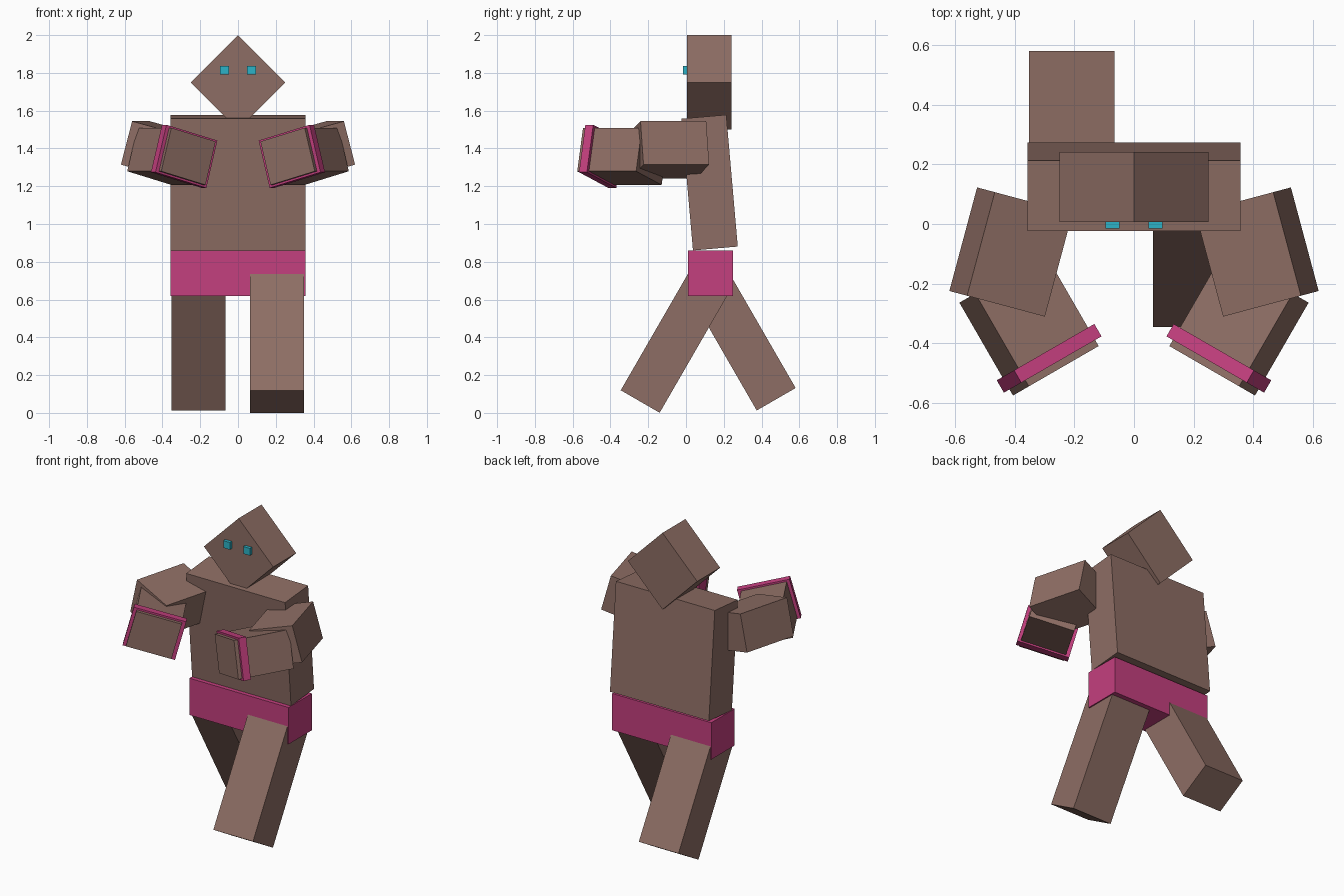
import bpy
from math import radians

if "Cube" in bpy.data.objects:
    bpy.data.objects.remove(bpy.data.objects["Cube"])


def material(name, rgb):
    m = bpy.data.materials.new(name)
    m.diffuse_color = (*rgb, 1)
    m.use_nodes = True
    m.node_tree.nodes["Principled BSDF"].inputs["Base Color"].default_value = m.diffuse_color
    return m


BROWN = material("brown", (0.27, 0.155, 0.128))
PINK = material("pink", (0.55, 0.05, 0.21))
CYAN = material("cyan", (0.025, 0.45, 0.57))


def box(name, centre, size, mat, rot=(0, 0, 0)):
    bpy.ops.mesh.primitive_cube_add(size=1, location=centre,
                                    rotation=[radians(a) for a in rot])
    ob = bpy.context.object
    ob.name = name
    ob.scale = size
    bpy.ops.object.transform_apply(location=False, rotation=False, scale=True)
    ob.data.materials.append(mat)
    return ob


# Head balanced on one edge, leaning torso, shorts
box("head", (0, 0.124, 1.75), (0.354, 0.236, 0.354), BROWN, (0, 45, 0))
box("torso", (0, 0.125, 1.219), (0.714, 0.238, 0.70), BROWN, (5, 0, 0))
box("shorts", (0, 0.13, 0.74), (0.716, 0.24, 0.24), PINK)

# Striding legs
box("front_leg", (0.207, -0.0625, 0.372), (0.286, 0.238, 0.72), BROWN, (-30, 0, 0))
box("back_leg", (-0.209, 0.2975, 0.384), (0.286, 0.238, 0.72), BROWN, (30, 0, 0))

# Mirrored eyes and bent arms
for side, s in (("right", 1), ("left", -1)):
    box(side + "_eye", (0.072 * s, -0.003, 1.814), (0.047, 0.024, 0.047), CYAN)
    box(side + "_upper_arm", (0.413 * s, -0.094, 1.393), (0.28, 0.36, 0.238),
        BROWN, (0, -15 * s, 15 * s))
    box(side + "_forearm", (0.3525 * s, -0.337, 1.358), (0.28, 0.36, 0.238),
        BROWN, (0, -15 * s, -30 * s))
    box(side + "_wristband", (0.285 * s, -0.451, 1.358), (0.322, 0.048, 0.26),
        PINK, (0, -15 * s, -30 * s))
